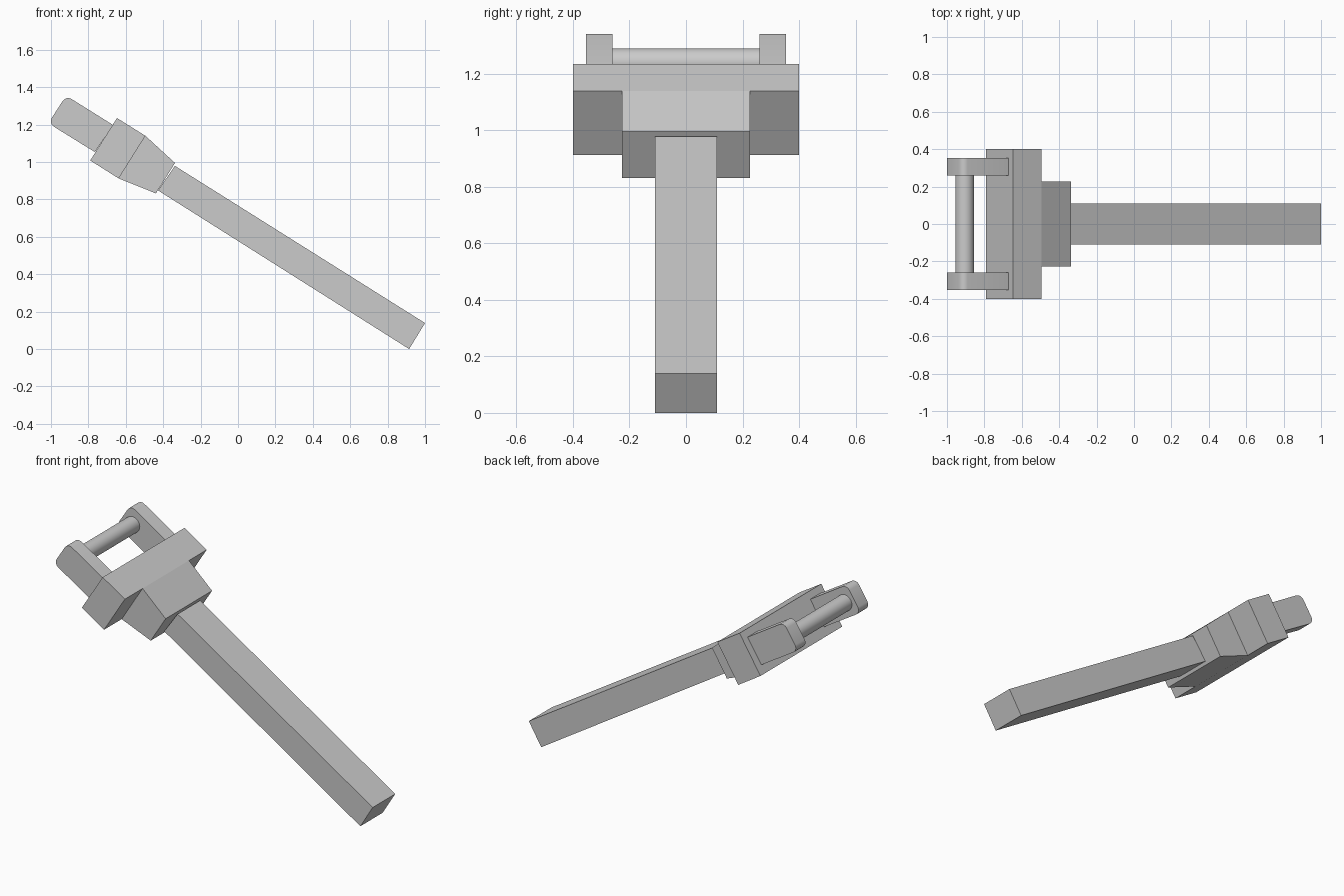
import bpy, bmesh, math

if "Cube" in bpy.data.objects:
    bpy.data.objects.remove(bpy.data.objects["Cube"])


def prism(name, profile, y0, y1, bevel=None):
    """Extrude an x/z side profile from y0 to y1."""
    bm = bmesh.new()
    base = bm.faces.new([bm.verts.new((x, y0, z)) for x, z in profile])
    ext = bmesh.ops.extrude_face_region(bm, geom=[base])
    new = [v for v in ext["geom"] if isinstance(v, bmesh.types.BMVert)]
    bmesh.ops.translate(bm, verts=new, vec=(0, y1 - y0, 0))
    bmesh.ops.recalc_face_normals(bm, faces=bm.faces)
    if bevel:
        # round the upright edges at the chosen profile corners
        pts = [profile[i] for i in bevel]
        edges = [e for e in bm.edges
                 if abs(e.verts[0].co.y - e.verts[1].co.y) > 1e-4
                 and any(math.hypot(e.verts[0].co.x - x, e.verts[0].co.z - z) < 1e-4
                         for x, z in pts)]
        bmesh.ops.bevel(bm, geom=edges, offset=0.035, segments=4,
                        profile=0.5, affect='EDGES')
    mesh = bpy.data.meshes.new(name)
    bm.to_mesh(mesh)
    bm.free()
    obj = bpy.data.objects.new(name, mesh)
    bpy.context.collection.objects.link(obj)
    return obj


def smooth(obj):
    bpy.ops.object.select_all(action='DESELECT')
    obj.select_set(True)
    bpy.context.view_layer.objects.active = obj
    bpy.ops.object.shade_smooth_by_angle(angle=math.radians(35))


# square handle, tilted
prism("handle", [(1.0, 0.139), (-0.337, 0.979), (-0.428, 0.848), (0.915, 0.0)],
      -0.11, 0.11)

# wide crosspiece
prism("crosspiece", [(-0.647, 1.235), (-0.79, 1.008), (-0.638, 0.912), (-0.495, 1.14)],
      -0.4, 0.4)

# narrower neck bending down to the handle
prism("neck", [(-0.495, 1.14), (-0.638, 0.912), (-0.439, 0.832), (-0.337, 0.995)],
      -0.227, 0.227)

# pair of fork arms with rounded tips
for side, y in (("left", -0.307), ("right", 0.307)):
    arm = prism("fork_arm_" + side,
                [(-0.668, 1.198), (-0.919, 1.355), (-1.014, 1.207), (-0.765, 1.053)],
                y - 0.047, y + 0.047, bevel=(1, 2))
    smooth(arm)

# round pin between the arms
bpy.ops.mesh.primitive_cylinder_add(vertices=32, radius=0.05, depth=0.53,
                                    location=(-0.905, 0, 1.24),
                                    rotation=(math.pi / 2, 0, 0))
pin = bpy.context.object
pin.name = "cross_pin"
smooth(pin)
